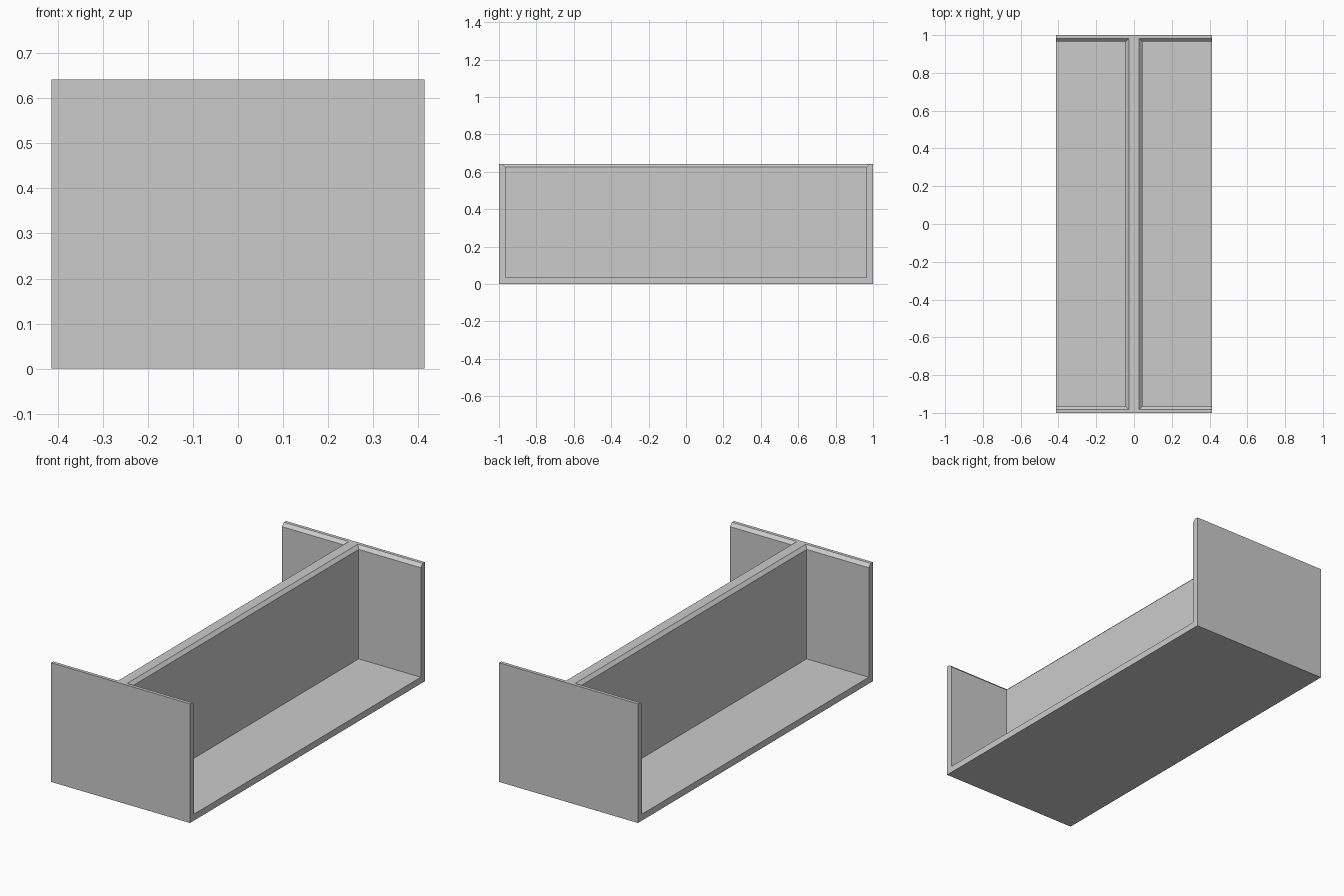
import bpy
import bmesh
from mathutils import Vector

# Overall dimensions
HALF_X, HALF_Y, HEIGHT = 0.414, 1.0, 0.642
WALL = 0.035         # thickness of the floor and end walls
BEVEL = 0.017        # chamfer on the top rims
DIVIDER = 0.044      # half thickness of the divider

cube = bpy.data.objects.get("Cube")
if cube:
    bpy.data.objects.remove(cube, do_unlink=True)

grey = bpy.data.materials.new("plain_grey")
grey.use_nodes = True
colour = (0.6, 0.6, 0.6, 1)
grey.diffuse_color = colour
grey.node_tree.nodes["Principled BSDF"].inputs["Base Color"].default_value = colour


def extrude_profile(name, profile, place, half_length):
    """Sweep a closed, left-right symmetric half profile along one axis."""
    outline = profile + [(-u, z) for u, z in reversed(profile)]
    bm = bmesh.new()
    face = bm.faces.new([bm.verts.new(place(u, z, -half_length)) for u, z in outline])
    swept = bmesh.ops.extrude_face_region(bm, geom=[face])["geom"]
    moved = [g for g in swept if isinstance(g, bmesh.types.BMVert)]
    shift = Vector(place(0, 0, half_length)) - Vector(place(0, 0, -half_length))
    bmesh.ops.translate(bm, verts=moved, vec=shift)
    bmesh.ops.recalc_face_normals(bm, faces=bm.faces)
    mesh = bpy.data.meshes.new(name)
    bm.to_mesh(mesh)
    bm.free()
    mesh.materials.append(grey)
    obj = bpy.data.objects.new(name, mesh)
    bpy.context.collection.objects.link(obj)
    return obj


# Floor and both end walls, one U-shaped section with chamfered inner rims
inner = HALF_Y - WALL
tray = [(HALF_Y, 0), (HALF_Y, HEIGHT), (inner + BEVEL, HEIGHT),
        (inner, HEIGHT - BEVEL), (inner, WALL)]
extrude_profile("floor_and_end_walls", tray, lambda u, z, t: (t, u, z), HALF_X)

# Central lengthwise divider, chamfered along both top edges
divider = [(DIVIDER, WALL), (DIVIDER, HEIGHT - BEVEL), (DIVIDER - BEVEL, HEIGHT)]
extrude_profile("centre_divider", divider, lambda u, z, t: (u, t, z), inner + BEVEL)
